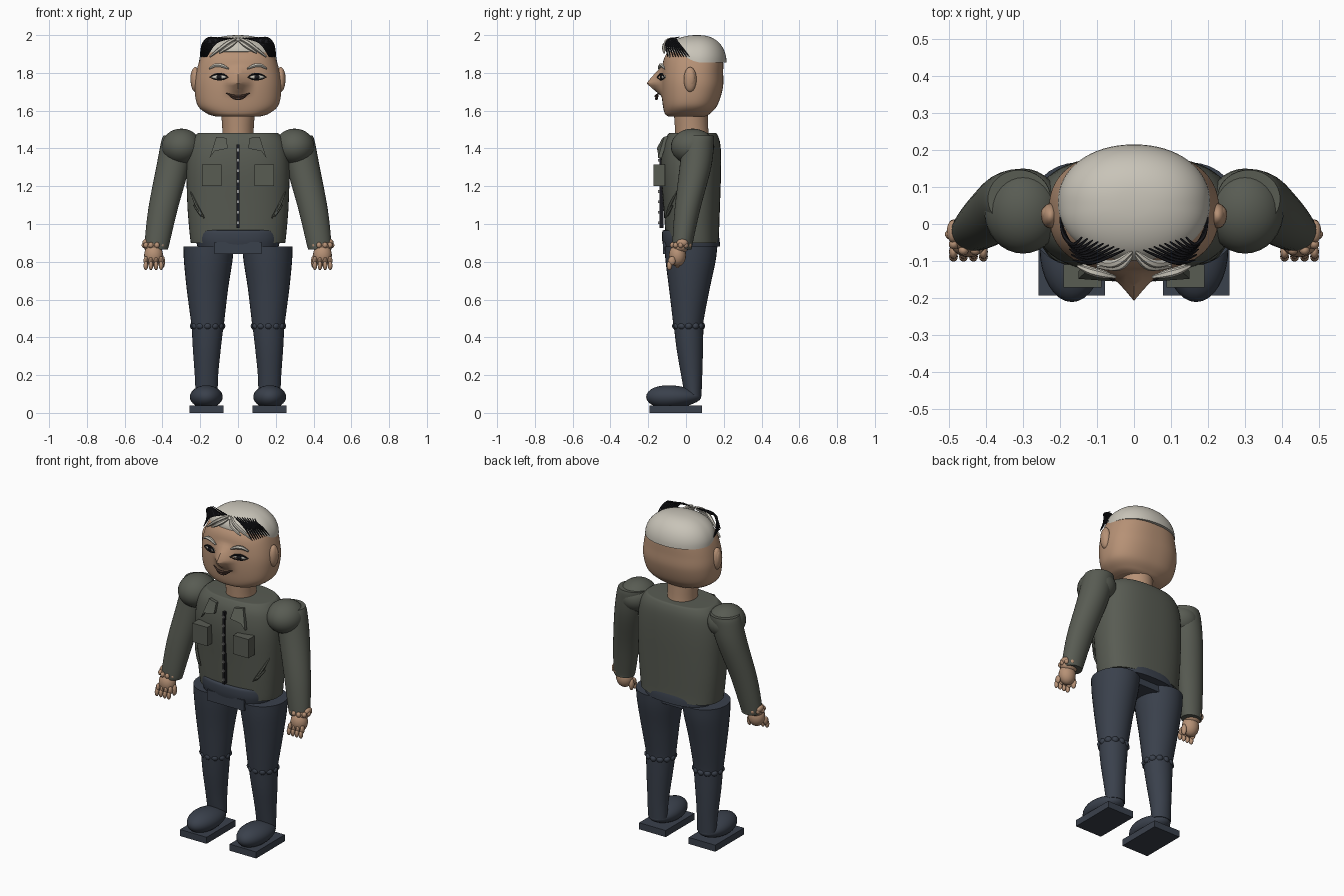
import bpy, bmesh, math
from mathutils import Vector, Matrix

if "Cube" in bpy.data.objects:
    bpy.data.objects.remove(bpy.data.objects["Cube"])


def mat(name, r, g, b):
    m = bpy.data.materials.new(name)
    m.diffuse_color = (r, g, b, 1)
    m.use_nodes = True
    m.node_tree.nodes["Principled BSDF"].inputs["Base Color"].default_value = m.diffuse_color
    return m


SKIN = mat("skin", .47, .285, .18)
JACKET = mat("jacket_green", .098, .106, .086)
PANTS = mat("trouser_navy", .042, .052, .072)
HAIR = mat("grey_hair", .58, .55, .48)
DARK = mat("black", .01, .01, .013)
LIPS = mat("lip_brown", .10, .055, .04)
METAL = mat("zip_metal", .35, .35, .34)


def finish(name, bm, m, angle=40):
    bmesh.ops.recalc_face_normals(bm, faces=bm.faces[:])
    me = bpy.data.meshes.new(name)
    bm.to_mesh(me)
    bm.free()
    me.materials.append(m)
    ob = bpy.data.objects.new(name, me)
    bpy.context.collection.objects.link(ob)
    if angle:
        bpy.ops.object.select_all(action='DESELECT')
        ob.select_set(True)
        bpy.context.view_layer.objects.active = ob
        bpy.ops.object.shade_smooth_by_angle(angle=math.radians(angle))
    return ob


def smooth_rows(rows, n):
    """Catmull-Rom interpolation between profile rows."""
    out = []
    for i in range(len(rows) - 1):
        p = [rows[max(i - 1, 0)], rows[i], rows[i + 1], rows[min(i + 2, len(rows) - 1)]]
        for k in range(n):
            t = k / n
            out.append([.5 * (2 * b + (c - a) * t + (2 * a - 5 * b + 4 * c - d) * t * t
                              + (3 * b - a - 3 * c + d) * t ** 3) for a, b, c, d in zip(*p)])
    return out + [list(rows[-1])]


def loft(name, rows, m, seg=40, power=2.0, n=4, warp=None, angle=40):
    """Stack superellipse rings given as (z, cx, cy, rx, ry)."""
    bm = bmesh.new()
    rings = []
    for z, cx, cy, rx, ry in smooth_rows(rows, n):
        ring = []
        for k in range(seg):
            a = 2 * math.pi * k / seg
            c, s = math.cos(a), math.sin(a)
            co = Vector((cx + rx * math.copysign(abs(c) ** (2 / power), c),
                         cy + ry * math.copysign(abs(s) ** (2 / power), s), z))
            ring.append(bm.verts.new(warp(co) if warp else co))
        rings.append(ring)
    for a, b in zip(rings, rings[1:]):
        for k in range(seg):
            bm.faces.new((a[k], a[(k + 1) % seg], b[(k + 1) % seg], b[k]))
    bm.faces.new(rings[0])
    bm.faces.new(rings[-1])
    return finish(name, bm, m, angle)


def balls(name, items, m, u=20, v=12):
    """Ellipsoids as (centre, radii), optionally with a turn about z."""
    bm = bmesh.new()
    for it in items:
        turn = it[2] if len(it) > 2 else 0
        bmesh.ops.create_uvsphere(bm, u_segments=u, v_segments=v, radius=1, matrix=Matrix.Translation(it[0])
                                  @ Matrix.Rotation(turn, 4, 'Z') @ Matrix.Diagonal((*it[1], 1)))
    return finish(name, bm, m)


def boxes(name, items, m):
    """Boxes as (low corner, high corner)."""
    bm = bmesh.new()
    for lo, hi in items:
        lo, hi = Vector(lo), Vector(hi)
        bmesh.ops.create_cube(bm, size=1, matrix=Matrix.Translation((lo + hi) / 2)
                              @ Matrix.Diagonal((*(hi - lo), 1)))
    return finish(name, bm, m, 0)


def strands(name, paths, r, m, taper=True):
    """Smooth tapered tubes through a few points each."""
    cu = bpy.data.curves.new(name, 'CURVE')
    cu.dimensions, cu.bevel_depth, cu.bevel_resolution = '3D', r, 1
    cu.use_fill_caps = True
    for path in paths:
        pts = smooth_rows(path, 6)
        sp = cu.splines.new('POLY')
        sp.points.add(len(pts) - 1)
        for i, (q, p) in enumerate(zip(sp.points, pts)):
            q.co = (*p, 1)
            q.radius = .35 + .65 * math.sin(math.pi * i / (len(pts) - 1)) if taper else 1
    tmp = bpy.data.objects.new("tmp", cu)
    bpy.context.collection.objects.link(tmp)
    bpy.context.view_layer.update()
    bm = bmesh.new()
    bm.from_mesh(bpy.data.meshes.new_from_object(tmp.evaluated_get(bpy.context.evaluated_depsgraph_get())))
    bpy.data.objects.remove(tmp)
    return finish(name, bm, m)


# ---- head with the nose drawn out of the face
def nose(x, z):
    w = max(0, 1 - abs(x) / .085) ** 1.4
    h = max(0, 1 - (z - 1.745) / .095) if z > 1.745 else max(0, 1 - (1.745 - z) / .07)
    return .078 * w * h


def face_y(x, z=1.78):
    return .032 - .165 * (1 - (abs(x) / .228) ** 2.4) ** (1 / 2.4) - nose(x, z)


loft("head", [(1.57, 0, .005, .12, .10), (1.585, 0, .008, .165, .12), (1.63, 0, .022, .215, .145),
              (1.72, 0, .032, .23, .163), (1.80, 0, .034, .222, .163), (1.88, 0, .04, .198, .155),
              (1.93, 0, .05, .165, .125), (1.96, 0, .055, .09, .07)], SKIN, 96, 2.4, 7,
     lambda p: Vector((p.x, p.y - (nose(p.x, p.z) if p.y < 0 else 0), p.z)))
loft("neck", [(1.44, 0, .035, .085, .09), (1.50, 0, .03, .083, .088), (1.60, 0, .025, .09, .09)], SKIN)
for s, side in ((-1, "left"), (1, "right")):
    balls(side + "_ear", [((s * .226, .022, 1.765), (.025, .034, .066)),
                          ((s * .238, .026, 1.77), (.014, .022, .045))], SKIN)
    # eye: white, iris, lids and brow
    tilt = s * .28
    balls(side + "_eye", [((s * .1, face_y(.1) + .002, 1.778), (.042, .012, .012), tilt)], HAIR)
    balls(side + "_iris", [((s * .1, face_y(.1) - .007, 1.778), (.016, .007, .011), tilt)], DARK)
    for nm, dz, bow, r in (("upper_lid", 0, .017, .006), ("lower_lid", 0, -.013, .004)):
        strands(side + "_" + nm, [[(s * x, face_y(x) - .009, 1.777 + dz + b * bow) for x, b in
                                   ((.052, 0), (.075, .8), (.1, 1), (.125, .8), (.15, 0))]], r, DARK)
    strands(side + "_eyebrow", [[(s * x, face_y(x, 1.83) - .01, z) for x, z in
                                 ((.05, 1.822), (.085, 1.838), (.12, 1.84), (.152, 1.822))]], .011, HAIR)
# smiling mouth
strands("mouth", [[(x, -.16 + 4 * x * x, z) for x, z in
                   ((-.062, 1.692), (-.03, 1.68), (0, 1.676), (.03, 1.68), (.062, 1.692))],
                  [(x, -.157 + 4 * x * x, z) for x, z in
                   ((-.05, 1.685), (-.025, 1.668), (0, 1.663), (.025, 1.668), (.05, 1.685))]], .008, LIPS)


# ---- hair cap with raised hairline at the front, plus loose strands
def hairline(p):
    f = max(0, min(1, (.05 - p.y) / .13))
    return Vector((p.x, p.y, p.z + f * .055 * (2.0 - p.z) / .14))


dome = [(1.855 + .145 * math.sin(a), 0, .058, .206 * max(.02, math.cos(a)) ** .8,
         .157 * max(.02, math.cos(a)) ** .8) for a in [i * math.pi / 20 for i in range(11)]]
loft("hair_cap", dome, HAIR, 64, 2.1, 2, hairline, 50)
for s, side in ((-1, "left"), (1, "right")):
    strands(side + "_front_lock", [[(s * .005, -.075, 1.985), (s * .06, -.108, 1.955), (s * .15, -.085, 1.885)],
                                   [(s * .005, -.085, 1.97), (s * .04, -.115, 1.945), (s * .1, -.115, 1.905)]],
            .011, HAIR)
    loose = []
    for i in range(9):
        t = i / 8
        loose.append([(s * (.14 - .115 * t), -.035 - .035 * t, 1.99 - .005 * t),
                      (s * (.165 - .07 * t), -.055 - .045 * t, 1.98 - .01 * t),
                      (s * (.19 - .06 * t), -.03 - .075 * t, 1.945),
                      (s * (.2 - .035 * t), .018 - .115 * t, 1.885)])
    strands(side + "_loose_strands", loose, .0055, DARK)

# ---- jacket
TORSO = [(.90, 0, .035, .25, .14), (.95, 0, .033, .256, .142), (1.1, 0, .03, .268, .15),
         (1.3, 0, .026, .272, .16), (1.42, 0, .03, .255, .152), (1.475, 0, .035, .22, .13),
         (1.482, 0, .035, .2, .115)]
loft("jacket_body", TORSO, JACKET, 56, 2.5)
boxes("zip_tape", [((-.008, -.141, .98), (.008, -.12, 1.42))], DARK)
boxes("zip_teeth", [((-.006, -.147, z), (.006, -.139, z + .014)) for z in
                    [1.0 + .055 * i for i in range(8)]], METAL)
boxes("pockets", [((min(s * .088, s * .19), -.172, 1.2), (max(s * .088, s * .19), -.11, 1.315))
                  for s in (-1, 1)], JACKET)
for s, side in ((-1, "left"), (1, "right")):
    # pointed collar flap
    bm = bmesh.new()
    pts = [(.06, -.125, 1.455), (.115, -.115, 1.462), (.15, -.148, 1.35), (.125, -.15, 1.385), (.055, -.155, 1.40)]
    vs = [bm.verts.new((s * x, y, z)) for x, y, z in pts]
    ex = bmesh.ops.extrude_face_region(bm, geom=[bm.faces.new(vs)])
    bmesh.ops.translate(bm, vec=(0, .02, 0), verts=[v for v in ex['geom'] if isinstance(v, bmesh.types.BMVert)])
    finish(side + "_collar", bm, JACKET, 0)
    strands(side + "_jacket_creases", [[(s * .25, -.05, 1.17), (s * .22, -.085, 1.1), (s * .178, -.108, 1.03)],
                                       [(s * .235, -.07, 1.1), (s * .205, -.093, 1.06), (s * .19, -.1, 1.04)]],
            .008, JACKET)
    # sleeve and shoulder cap
    loft(side + "_sleeve", [(.865, s * .43, -.02, .058, .05), (.90, s * .428, -.018, .066, .054),
                            (1.08, s * .397, .008, .078, .068), (1.3, s * .345, .05, .088, .084),
                            (1.43, s * .318, .064, .09, .084), (1.468, s * .31, .068, .085, .078)], JACKET, 32)
    balls(side + "_shoulder", [((s * .3, .035, 1.41), (.105, .115, .095))], JACKET, 32, 16)
    # hand, wrist beads and fingers
    balls(side + "_hand", [((s * .447, -.045, .835), (.05, .045, .06)),
                           ((s * .447, -.03, .88), (.052, .045, .035))], SKIN)
    balls(side + "_wrist_folds", [((s * (.445 + .052 * math.cos(a)), -.028 + .045 * math.sin(a), .888),
                                   (.014, .014, .016)) for a in [i * math.pi / 5 for i in range(10)]], SKIN, 10, 6)
    balls(side + "_wrist_knob", [((s * .49, -.02, .9), (.016, .03, .02))], SKIN)
    fingers = []
    for i in range(4):
        x = s * (.407 + .027 * i)
        fingers += [((x, -.075, .805), (.012, .02, .024)), ((x, -.088, .78), (.012, .014, .024))]
    balls(side + "_fingers", fingers + [((s * .4, -.045, .8), (.014, .018, .034))], SKIN, 12, 8)

# ---- trousers
loft("trouser_waist", [(.88, 0, .03, .215, .15), (.92, 0, .025, .222, .152), (.962, 0, .02, .215, .145),
                       (.967, 0, .02, .20, .13)], PANTS, 48, 2.6)
boxes("crotch_panel", [((-.125, -.122, .84), (.125, .13, .905))], PANTS)
for s, side in ((-1, "left"), (1, "right")):
    loft(side + "_thigh", [(.44, s * .16, .012, .082, .076), (.50, s * .161, .012, .09, .083),
                           (.66, s * .162, .018, .11, .108), (.80, s * .158, .024, .128, .132),
                           (.882, s * .155, .026, .134, .14)], PANTS, 32)
    loft(side + "_shin", [(.09, s * .166, .038, .058, .044), (.2, s * .167, .03, .062, .056),
                          (.34, s * .165, .02, .074, .07), (.46, s * .161, .014, .084, .078)], PANTS, 32)
    balls(side + "_knee_folds", [((s * .161 + .072 * math.cos(a), .014 + .066 * math.sin(a), .46),
                                  (.022, .022, .02)) for a in [i * math.pi / 6 for i in range(12)]], PANTS, 12, 8)
    # shoe
    bm = bmesh.new()
    bmesh.ops.create_uvsphere(bm, u_segments=32, v_segments=16, radius=1)
    for v in bm.verts:
        p = v.co.copy()
        v.co = (s * .168 + .087 * p.x, -.065 + .146 * p.y, .085 + (.06 - .012 * p.y) * p.z)
    finish(side + "_shoe", bm, PANTS)
    boxes(side + "_sole", [((s * .168 - .09, -.193, 0), (s * .168 + .09, .085, .04))], PANTS)
